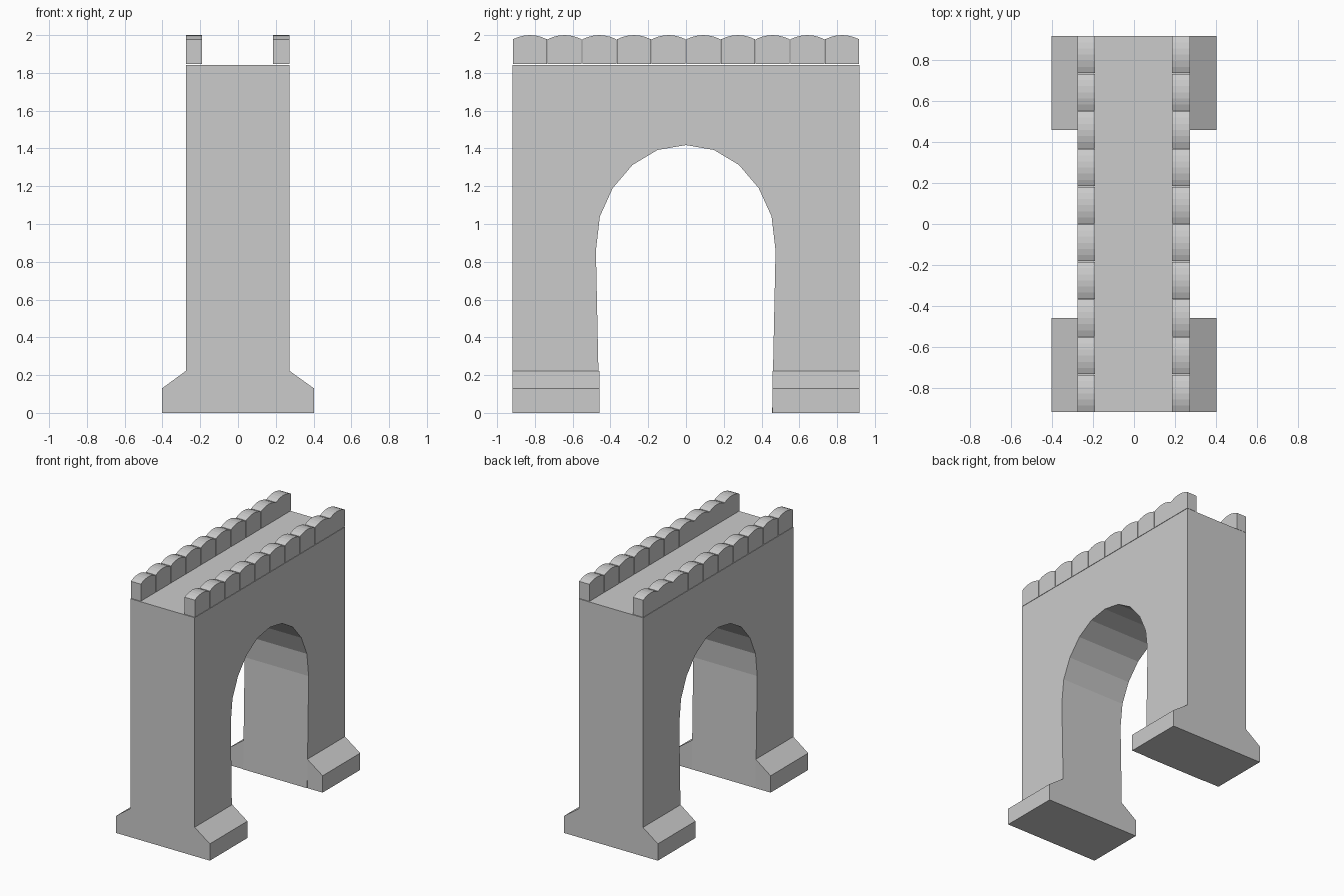
import bpy, bmesh
from mathutils import Vector

if "Cube" in bpy.data.objects:
    bpy.data.objects.remove(bpy.data.objects["Cube"])


def prism(name, profile, to_3d, a, b):
    """Extrude a closed 2D profile between depths a and b."""
    bm = bmesh.new()
    near = [bm.verts.new(to_3d(u, v, a)) for u, v in profile]
    far = [bm.verts.new(to_3d(u, v, b)) for u, v in profile]
    n = len(profile)
    bm.faces.new(near)
    bm.faces.new(far[::-1])
    for i in range(n):
        j = (i + 1) % n
        bm.faces.new((near[i], far[i], far[j], near[j]))
    bmesh.ops.recalc_face_normals(bm, faces=bm.faces)
    mesh = bpy.data.meshes.new(name)
    bm.to_mesh(mesh)
    bm.free()
    obj = bpy.data.objects.new(name, mesh)
    bpy.context.collection.objects.link(obj)
    return obj


def along_x(y, z, d):
    return Vector((d, y, z))


def along_y(x, z, d):
    return Vector((x, d, z))


HALF_LEN = 0.918
X_LEFT, X_RIGHT = -0.275, 0.272

# Wall with arched opening, slightly horseshoe shaped
arch = [(0.456, 0), (0.474, 0.86), (0.453, 1.04), (0.385, 1.19),
        (0.28, 1.313), (0.148, 1.392)]
opening = arch + [(0, 1.418)] + [(-y - 0.003, z) for y, z in reversed(arch)]
wall = [(-HALF_LEN, 0), (-HALF_LEN, 1.843), (HALF_LEN, 1.843), (HALF_LEN, 0)]
prism("arch_wall", wall + opening, along_x, X_LEFT, X_RIGHT)

# Sloped footings on both faces of each pier
for side, face in ((-1, X_LEFT), (1, X_RIGHT)):
    foot = [(face, 0), (side * 0.402, 0), (side * 0.402, 0.13), (face, 0.223)]
    for end in (-1, 1):
        prism("footing", foot, along_y, end * 0.459, end * HALF_LEN)

# Rounded coping stones along both edges of the deck
COUNT = 10
pitch = 2 * HALF_LEN / COUNT
half = pitch / 2 - 0.002
STEPS = 6
for side, x0, x1 in (("left", X_LEFT, -0.19), ("right", 0.185, X_RIGHT)):
    for k in range(COUNT):
        yc = -HALF_LEN + pitch * (k + 0.5)
        stone = [(yc - half, 1.846), (yc + half, 1.846)]
        for s in range(STEPS + 1):
            t = 1 - 2 * s / STEPS
            stone.append((yc + half * t, 2.0 - 0.022 * t * t))
        prism("coping_stone_" + side, stone, along_x, x0, x1)
